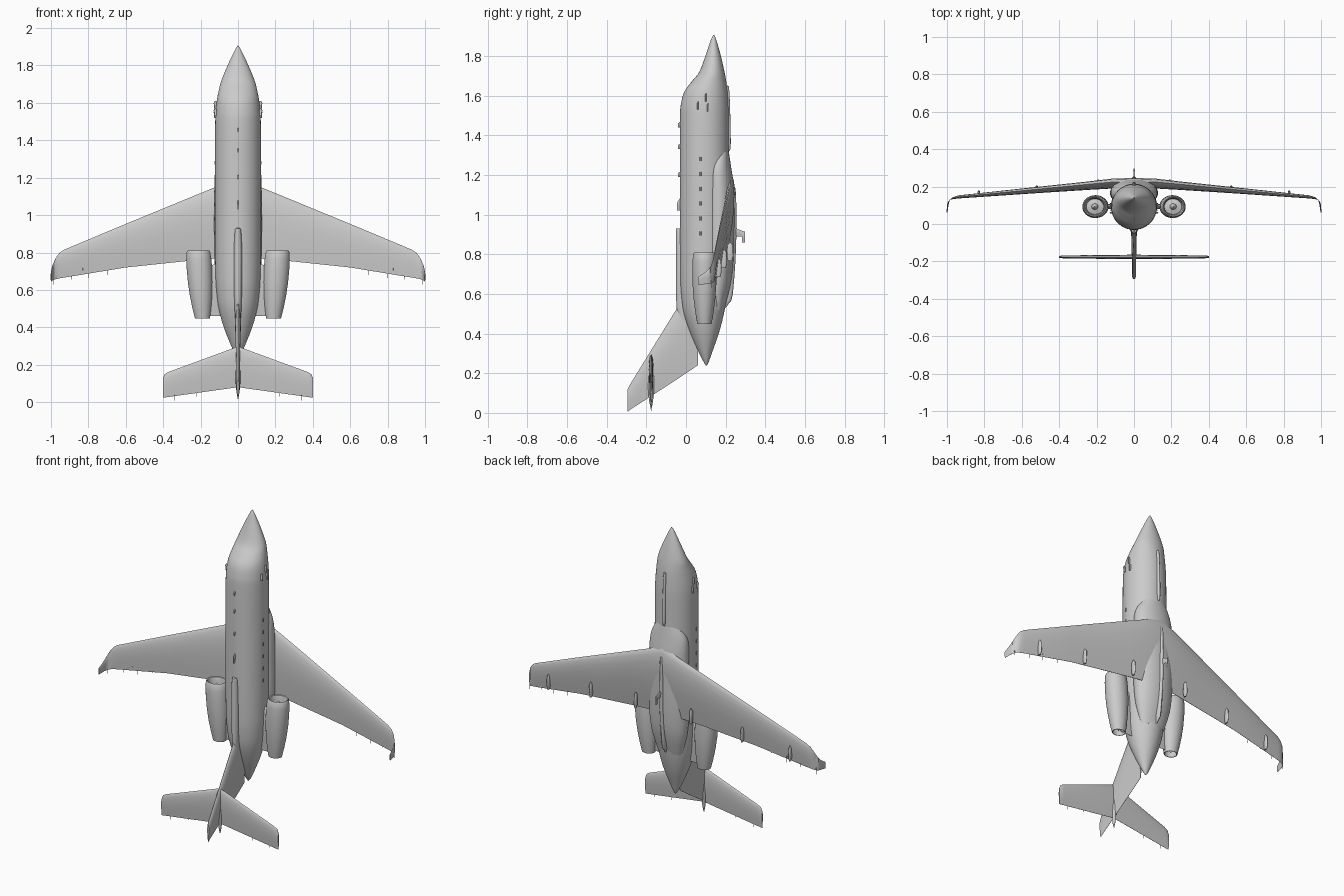
import bpy, bmesh, math
from mathutils import Vector


def loft(name, rings, mirror=False, cap_start=True, angle=35):
    """Skin a list of equal-length point rings into one object."""
    bm = bmesh.new()
    vs = [[bm.verts.new(p) for p in r] for r in rings]
    n = len(vs[0])
    for a, b in zip(vs, vs[1:]):
        for i in range(n):
            j = (i + 1) % n
            bm.faces.new((a[i], a[j], b[j], b[i]))
    if cap_start:
        bm.faces.new(vs[0])
    bm.faces.new(vs[-1])
    bmesh.ops.remove_doubles(bm, verts=bm.verts, dist=1e-5)
    bmesh.ops.recalc_face_normals(bm, faces=bm.faces)
    me = bpy.data.meshes.new(name)
    bm.to_mesh(me)
    bm.free()
    ob = bpy.data.objects.new(name, me)
    bpy.context.collection.objects.link(ob)
    bpy.ops.object.select_all(action='DESELECT')
    ob.select_set(True)
    bpy.context.view_layer.objects.active = ob
    bpy.ops.object.shade_smooth_by_angle(angle=math.radians(angle))
    if mirror:
        ob.modifiers.new("Mirror", 'MIRROR')
    return ob


def smooth(st, k=5):
    """Catmull-Rom subdivision of station tuples."""
    out = []
    for i in range(len(st) - 1):
        a, b, c, d = st[max(i - 1, 0)], st[i], st[i + 1], st[min(i + 2, len(st) - 1)]
        for s in range(k):
            t = s / k
            out.append(tuple(0.5 * (2 * q + (r - p) * t + (2 * p - 5 * q + 4 * r - w) * t * t
                             + (3 * q - p - 3 * r + w) * t ** 3) for p, q, r, w in zip(a, b, c, d)))
    return out + [st[-1]]


def ellipse(cx, cy, z, rx, ry, n=40):
    return [(cx + rx * math.cos(2 * math.pi * i / n), cy + ry * math.sin(2 * math.pi * i / n), z)
            for i in range(n)]


def body(name, stations, cx=0, mirror=False, n=40):
    """Stations are (z, back y, belly y, half width)."""
    return loft(name, [ellipse(cx, (a + b) / 2, z, max(w, 1e-4), max((b - a) / 2, 1e-4), n)
                       for z, a, b, w in stations], mirror)


FOIL = [(0, 0), (.02, .3), (.08, .65), (.2, .92), (.35, 1), (.55, .85), (.8, .42), (1, .05)]


def foil(le, te, thick, normal):
    """Aerofoil section between two edge points."""
    le, te, nv = Vector(le), Vector(te), Vector(normal).normalized() * thick / 2
    up = [le.lerp(te, t) + nv * h for t, h in FOIL]
    lo = [le.lerp(te, t) - nv * h for t, h in FOIL[:0:-1]]
    return up + lo


# Fuselage: nose, tube and tapered tail cone
body("fuselage", smooth([
    (1.906, .138, .142, .002), (1.88, .125, .153, .018), (1.80, .098, .176, .056),
    (1.72, .067, .194, .089), (1.67, .028, .203, .102), (1.62, -.008, .209, .112),
    (1.56, -.025, .213, .119), (1.48, -.031, .215, .122), (1.2, -.031, .216, .123),
    (.9, -.031, .216, .123), (.7, -.030, .214, .121), (.6, -.026, .207, .116),
    (.5, -.012, .191, .103), (.4, .022, .165, .076), (.3, .067, .130, .036),
    (.255, .09, .114, .014), (.238, .101, .105, .001)]), n=48)

# Belly fairing around the wing root
body("belly_fairing", smooth([
    (1.34, .15, .212, .06), (1.25, .10, .226, .115), (1.13, .09, .242, .127),
    (.95, .09, .244, .128), (.78, .09, .240, .127), (.65, .10, .226, .115),
    (.52, .12, .192, .08)]))

# Keel strips under the belly
body("rear_keel_strip", smooth([
    (1.14, .22, .238, .004), (1.11, .21, .252, .012), (.85, .21, .253, .014),
    (.6, .19, .236, .013), (.55, .18, .215, .008), (.53, .18, .20, .002)], 3), n=16)
body("front_keel_strip", smooth([
    (1.65, .195, .208, .003), (1.62, .195, .219, .009), (1.36, .20, .226, .010),
    (1.32, .205, .217, .003)], 3), n=16)

# Wing with curved-down winglet
wing = [(0, 1.20, .77, .228, .205, .05, 0), (.12, 1.15, .768, .224, .200, .05, 0),
        (.25, 1.097, .757, .212, .190, .042, 0), (.60, .953, .72, .178, .168, .03, 0),
        (.93, .815, .666, .147, .143, .017, 0), (.955, .798, .662, .143, .139, .015, 15),
        (.975, .770, .657, .137, .135, .012, 35), (.99, .735, .652, .122, .122, .010, 65),
        (.995, .715, .650, .105, .105, .008, 82), (1.0, .685, .645, .062, .062, .006, 88)]
loft("wing", [foil((x, yl, zl), (x, yt, zt), t,
                   (math.sin(math.radians(a)), -math.cos(math.radians(a)), 0))
              for x, zl, zt, yl, yt, t, a in wing], True, False)

# Tail fin with dorsal spine
loft("tail_fin", [foil((0, y, zl), (0, y, zt), t, (1, 0, 0)) for y, zl, zt, t in
                  [(.06, .69, .24, .032), (-.05, .52, .166, .03),
                   (-.28, .147, .017, .02), (-.294, .12, .006, .012)]])
body("dorsal_spine", smooth([
    (.93, -.048, -.01, .010), (.915, -.051, 0, .017), (.8, -.051, 0, .022),
    (.6, -.050, .01, .021), (.5, -.042, .02, .018), (.36, .0, .08, .012)], 4), n=20)

# Tailplane and its central bullet
loft("tailplane", [foil((x, -.176, zl), (x, -.176, zt), t, (0, -1, 0)) for x, zl, zt, t in
                   [(0, .298, .08, .024), (.37, .162, .028, .016), (.392, .15, .025, .013),
                    (.402, .125, .024, .008)]], True, False)
body("tail_bullet", smooth([
    (.30, -.179, -.173, .002), (.26, -.190, -.162, .012), (.15, -.193, -.159, .015),
    (.07, -.187, -.165, .010), (.02, -.178, -.174, .002)], 4), n=16)

# Engine nacelles: hollow intake, spinner and exhaust
prof = [(.0005, .795), (.010, .785), (.018, .762), (.046, .755), (.048, .785), (.053, .806),
        (.058, .810), (.063, .802), (.067, .765), (.068, .71), (.066, .64), (.060, .57),
        (.050, .50), (.040, .448), (.036, .448), (.034, .49), (.020, .49), (.0005, .455)]
loft("engine", [ellipse(.212 - (.81 - z) * .06, .093, z, r, r * .9, 36) for r, z in prof], True)

# Engine pylons
loft("pylon", [foil((x, .093, zl), (x, .093, zt), .026, (0, 1, 0)) for x, zl, zt in
               [(.06, .76, .46), (.175, .72, .46)]], True)

# Flap track pods on the wing underside
for x, z, y in [(.19, .81, .222), (.52, .775, .190), (.83, .73, .163)]:
    body("flap_pod", [(z + .05, y - .003, y + .003, .002), (z + .035, y - .014, y + .014, .007),
                      (z - .02, y - .016, y + .017, .008), (z - .045, y - .01, y + .01, .004)],
         x, True, 12)

# Static wicks on trailing edges
for x, y, z in [(.70, .161, .705), (.80, .154, .69), (.89, .147, .674), (.985, .128, .655),
                (.22, -.176, .055), (.34, -.176, .035)]:
    body("static_wick", [(z + .015, y - .002, y + .002, .002),
                         (z - .025, y - .001, y + .001, .001)], x, True, 6)


def blade(name, z, y0, y1, chord, sweep):
    loft(name, [foil((0, y0, z), (0, y0, z - chord), .009, (1, 0, 0)),
                foil((0, y1, z - sweep), (0, y1, z - chord), .005, (1, 0, 0))])


# Blade antennas on back and belly
for z in (1.47, 1.36, 1.22):
    blade("back_antenna", z, -.025, -.040, .03, .01)
blade("large_back_antenna", 1.09, -.025, -.045, .07, .03)
blade("belly_antenna", .935, .24, .292, .045, .02)
blade("belly_hook", .915, .283, .297, .055, .0)

# Nose probes on both sides
for z, y in [(1.59, .10), (1.55, .06), (1.54, .11)]:
    body("nose_probe", [(z + .02, y - .002, y + .002, .004), (z + .01, y - .004, y + .004, .009),
                        (z - .02, y - .004, y + .004, .007)], .121, True, 8)

# Small cabin side fittings
for i in range(6):
    z = 1.28 - i * .075
    body("side_fitting", [(z + .01, .068, .078, .004), (z - .01, .068, .078, .004)],
         .122, True, 8)
